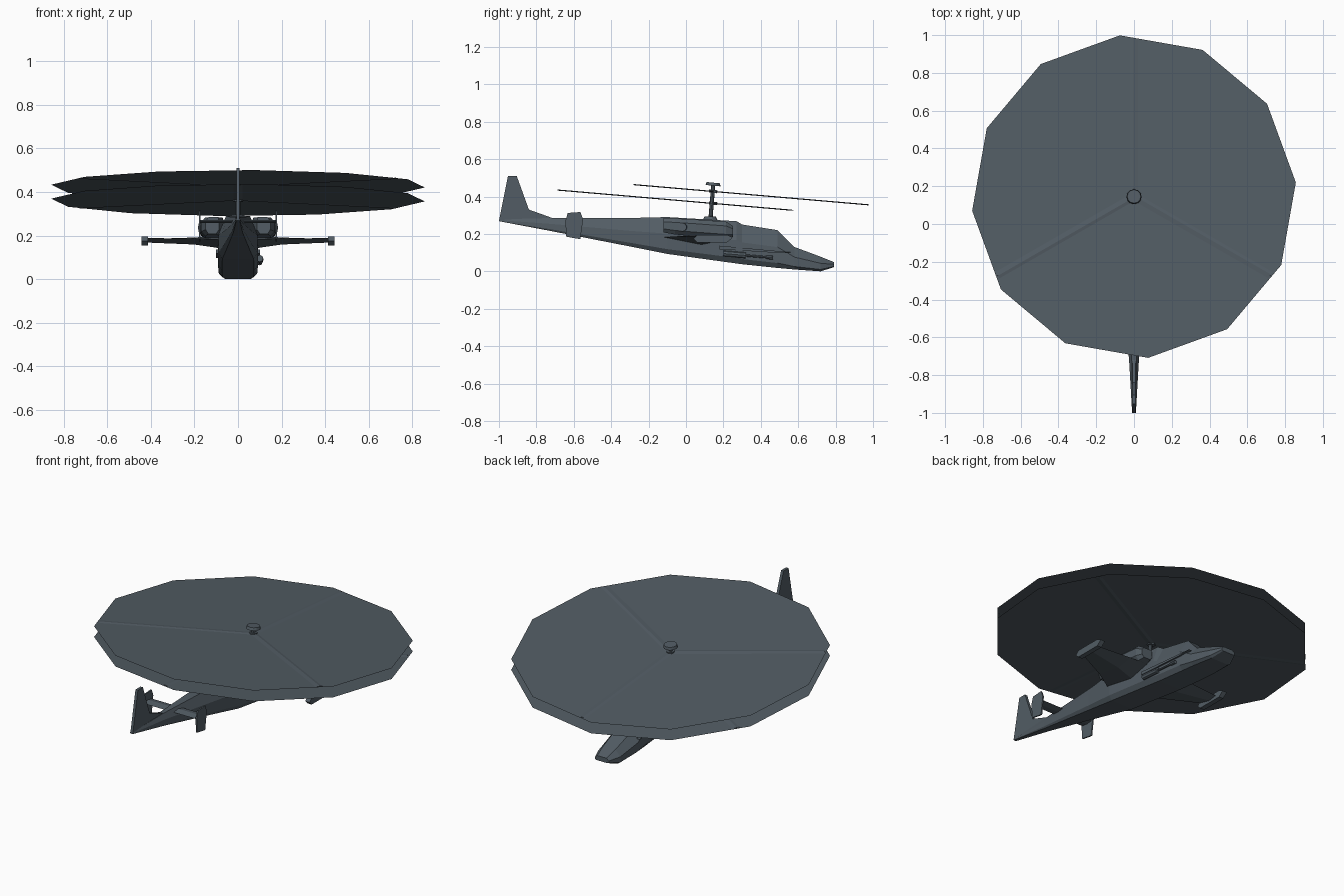
import bpy, bmesh
from math import cos, sin, pi, radians, atan
from mathutils import Matrix, Vector

if "Cube" in bpy.data.objects:
    bpy.data.objects.remove(bpy.data.objects["Cube"])

paint = bpy.data.materials.new("slate_paint")
paint.diffuse_color = (0.085, 0.108, 0.128, 1)
paint.use_nodes = True
paint.node_tree.nodes["Principled BSDF"].inputs["Base Color"].default_value = paint.diffuse_color


def finish(name, bm):
    bmesh.ops.recalc_face_normals(bm, faces=bm.faces)
    me = bpy.data.meshes.new(name)
    bm.to_mesh(me)
    bm.free()
    me.materials.append(paint)
    ob = bpy.data.objects.new(name, me)
    bpy.context.collection.objects.link(ob)
    return ob


def loft(name, rings):
    """Skin a list of equal-length point rings and cap both ends."""
    bm = bmesh.new()
    rows = [[bm.verts.new(p) for p in r] for r in rings]
    n = len(rows[0])
    for a, b in zip(rows, rows[1:]):
        for i in range(n):
            bm.faces.new((a[i], a[(i + 1) % n], b[(i + 1) % n], b[i]))
    bm.faces.new(rows[0])
    bm.faces.new(rows[-1])
    return finish(name, bm)


def plate(name, profile, x0, x1, taper=1.0):
    """Extrude a (y, z) profile along x."""
    return loft(name, [[(x, y, z) for y, z in profile] for x in (x0, x1)])


def rod(name, a, b, r0, r1=None, sides=8):
    a, b = Vector(a), Vector(b)
    d = b - a
    bm = bmesh.new()
    bmesh.ops.create_cone(bm, cap_ends=True, segments=sides, radius1=r0,
                          radius2=r0 if r1 is None else r1, depth=d.length)
    rot = d.to_track_quat('Z', 'Y').to_matrix().to_4x4()
    bmesh.ops.transform(bm, matrix=Matrix.Translation((a + b) / 2) @ rot, verts=bm.verts)
    return finish(name, bm)


# Fuselage: y, bottom z, top z, half width, roof half width
stations = [
    (0.79, 0.022, 0.05, 0.045, 0.03),
    (0.72, 0.0, 0.078, 0.072, 0.04),
    (0.58, 0.010, 0.13, 0.088, 0.045),
    (0.49, 0.018, 0.22, 0.09, 0.03),
    (0.30, 0.038, 0.25, 0.092, 0.045),
    (0.27, 0.042, 0.268, 0.092, 0.06),
    (-0.10, 0.093, 0.29, 0.09, 0.055),
    (-0.30, 0.133, 0.285, 0.068, 0.035),
    (-0.72, 0.215, 0.285, 0.026, 0.012),
    (-1.0, 0.268, 0.278, 0.01, 0.006),
]
rings = []
for y, zb, zt, w, t in stations:
    h = zt - zb
    half = [(w * 0.8, zb), (w, zb + 0.13 * h), (w, zb + 0.55 * h), (t, zt)]
    rings.append([(x, y, z) for x, z in half] + [(-x, y, z) for x, z in reversed(half)])
loft("fuselage", rings)

# Tail fin
plate("tail_fin", [(-1, 0.27), (-0.952, 0.51), (-0.905, 0.51), (-0.84, 0.33),
                   (-0.72, 0.287), (-0.72, 0.25)], -0.008, 0.008)

# Stabiliser and its end plates
plate("stabiliser", [(-0.64, 0.264), (-0.60, 0.271), (-0.56, 0.262), (-0.60, 0.258)], -0.175, 0.175)

for s, side in ((1, "right"), (-1, "left")):
    plate(side + "_end_plate", [(-0.64, 0.185), (-0.645, 0.27), (-0.632, 0.312), (-0.565, 0.317),
                                (-0.55, 0.28), (-0.565, 0.172)], s * 0.172, s * 0.18)

    # Engine nacelle: y, centre z, half width, half height
    nac = []
    for y, zc, w, h in ((0.25, 0.213, 0.035, 0.03), (0.215, 0.22, 0.05, 0.045),
                        (0.05, 0.232, 0.055, 0.045), (-0.06, 0.24, 0.052, 0.043),
                        (-0.12, 0.246, 0.03, 0.038)):
        nac.append([(s * (0.118 + w * x), y, zc + h * z) for x, z in
                    ((1, 0.5), (0.6, 1), (-0.9, 1), (-1, 0.5), (-1, -0.5), (-0.6, -1), (0.6, -1), (1, -0.5))])
    loft(side + "_engine_nacelle", nac)
    rod(side + "_exhaust", (s * 0.13, -0.01, 0.236), (s * 0.178, -0.02, 0.236), 0.027, 0.023, 10)

    # Stub wing, thick at the root, with a tip pod
    wing = []
    for x, y0, y1, z, t in ((0.07, -0.13, 0.22, 0.17, 0.03), (0.20, -0.05, 0.21, 0.175, 0.016),
                            (0.42, 0.06, 0.19, 0.176, 0.008)):
        wing.append([(s * x, y0, z + 0.012), (s * x, y0 * 0.4 + y1 * 0.6, z + t),
                     (s * x, y1, z), (s * x, y0 * 0.4 + y1 * 0.6, z - t)])
    loft(side + "_stub_wing", wing)
    plate(side + "_wing_tip_pod", [(0.04, 0.175), (0.06, 0.195), (0.22, 0.195), (0.25, 0.18),
                                   (0.22, 0.155), (0.06, 0.155)], s * 0.414, s * 0.443)

    # Cheek ledge below the cockpit
    plate(side + "_cheek_ledge", [(0.18, 0.137), (0.58, 0.10), (0.50, 0.098), (0.18, 0.118)],
          s * 0.08, s * 0.1)

# Side gun
rod("gun_housing", (0.1, 0.20, 0.095), (0.1, 0.32, 0.085), 0.016)
rod("gun_barrel", (0.1, 0.30, 0.086), (0.1, 0.46, 0.073), 0.006)
rod("gun_muzzle", (0.1, 0.43, 0.0755), (0.1, 0.465, 0.073), 0.01)

# Rotor mast, base and cap
tilt = Matrix.Rotation(-atan(0.086), 4, 'X')
rod("mast_base", (0, 0.129, 0.265), (0, 0.13, 0.293), 0.045, 0.03, 10)
rod("rotor_mast", (0, 0.13, 0.27), (0, 0.146, 0.465), 0.011)
rod("mast_cap", (0, 0.1445, 0.458), (0, 0.146, 0.474), 0.04, 0.036, 12)

# Coaxial rotors: thin twelve-sided sweep disc with three blades each
for name, z, start in (("upper", 0.427, 90), ("lower", 0.363, 30)):
    place = Matrix.Translation((0, 0.145, z)) @ tilt
    bm = bmesh.new()
    bm.faces.new([bm.verts.new(place @ Vector((0.86 * cos(radians(5 + 30 * k)),
                                               0.86 * sin(radians(5 + 30 * k)), 0)))
                  for k in range(12)])
    finish(name + "_rotor_disc", bm)
    rod(name + "_rotor_hub", place @ Vector((0, 0, -0.008)), place @ Vector((0, 0, 0.008)), 0.022)
    for k in range(3):
        turn = place @ Matrix.Rotation(radians(start + 120 * k), 4, 'Z')
        section = ((-0.02, 0), (0.004, 0.003), (0.02, 0), (0.004, -0.003))
        loft(f"{name}_blade_{k + 1}",
             [[turn @ Vector((r, v, w)) for v, w in section] for r in (0.015, 0.835)])
